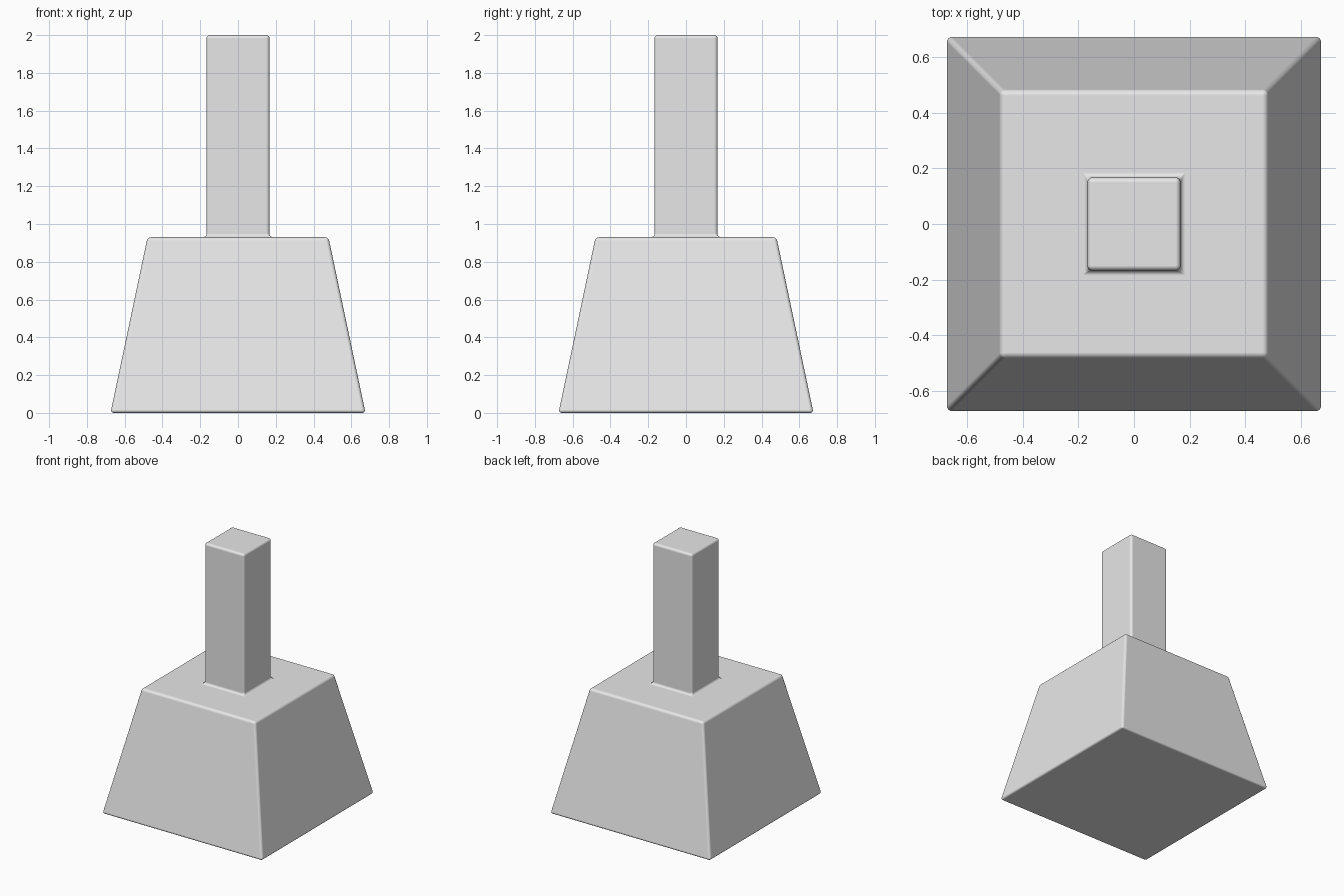
import bpy, bmesh

cube = bpy.data.objects.get("Cube")
if cube:
    bpy.data.objects.remove(cube, do_unlink=True)

# Plain grey material
grey = bpy.data.materials.new("light_grey")
grey.use_nodes = True
colour = (0.8, 0.8, 0.8, 1)
grey.diffuse_color = colour
grey.node_tree.nodes["Principled BSDF"].inputs["Base Color"].default_value = colour

# Square rings from the bottom to the top: (half width, height)
rings = [(0.675, 0), (0.479, 0.93), (0.167, 0.93), (0.167, 2)]
corners = [(-1, -1), (1, -1), (1, 1), (-1, 1)]

bm = bmesh.new()
loops = [[bm.verts.new((sx * r, sy * r, z)) for sx, sy in corners] for r, z in rings]
for low, high in zip(loops, loops[1:]):
    for i in range(4):
        j = (i + 1) % 4
        bm.faces.new((low[i], low[j], high[j], high[i]))
bm.faces.new(loops[0][::-1])
bm.faces.new(loops[-1])
for face in bm.faces:
    face.smooth = True

mesh = bpy.data.meshes.new("tapered_block_with_handle")
bm.to_mesh(mesh)
bm.free()
mesh.materials.append(grey)
block = bpy.data.objects.new("tapered_block_with_handle", mesh)
bpy.context.collection.objects.link(block)

# Soft rounded edges, including the fillet at the foot of the handle
bevel = block.modifiers.new("rounded_edges", "BEVEL")
bevel.width = 0.018
bevel.segments = 4
bevel.limit_method = "ANGLE"
bevel.harden_normals = True
